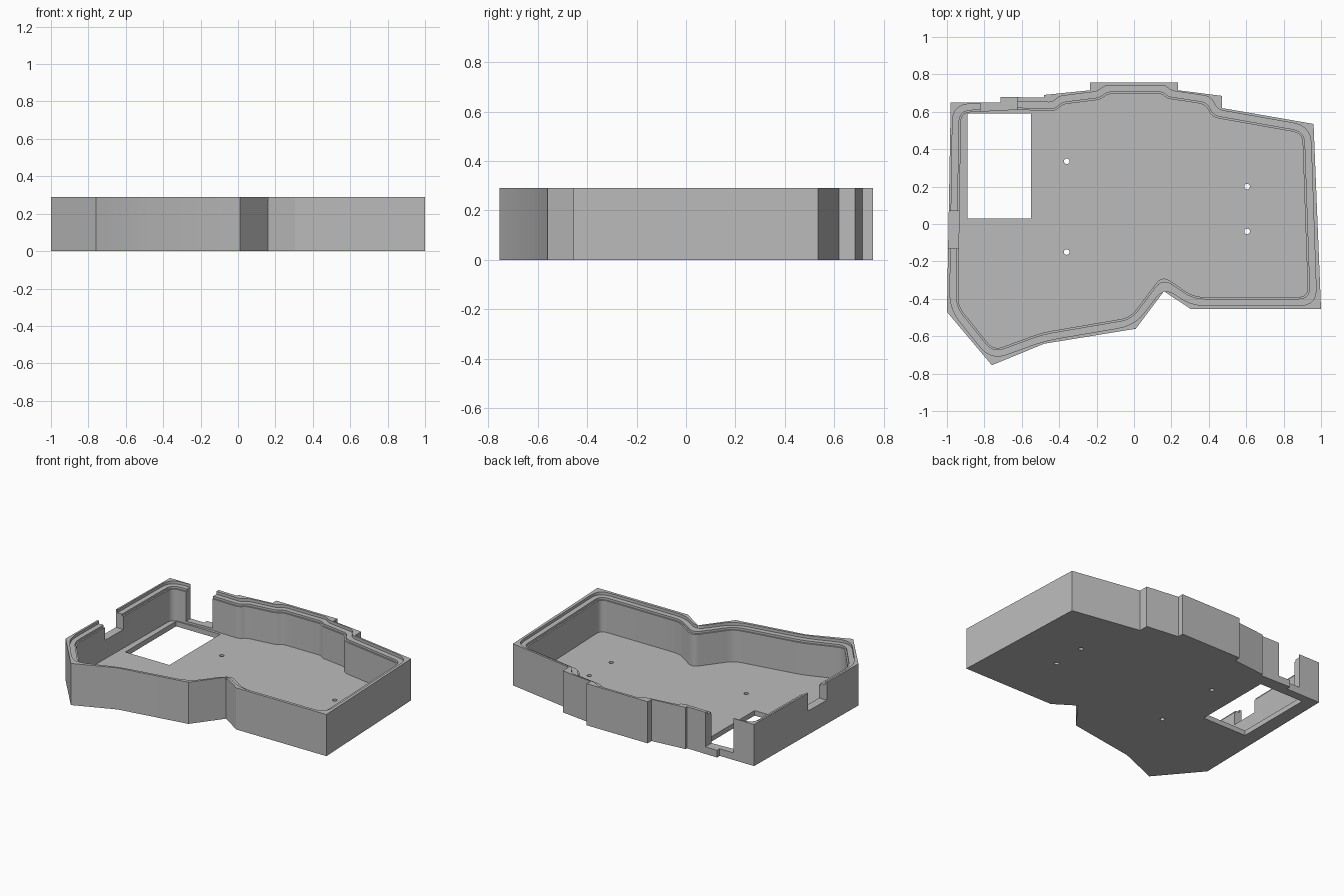
import bpy, bmesh, math
from mathutils import Vector

cube = bpy.data.objects.get("Cube")
if cube:
    bpy.data.objects.remove(cube, do_unlink=True)

grey = bpy.data.materials.new("plain grey")
grey.use_nodes = True
grey.diffuse_color = (0.5, 0.5, 0.5, 1)
grey.node_tree.nodes["Principled BSDF"].inputs["Base Color"].default_value = (0.5, 0.5, 0.5, 1)


def prism(name, points, z0, z1):
    """Closed solid from a clockwise outline."""
    bm = bmesh.new()
    face = bm.faces.new([bm.verts.new((x, y, z0)) for x, y in points])
    top = bmesh.ops.extrude_face_region(bm, geom=[face])["geom"]
    for v in top:
        if isinstance(v, bmesh.types.BMVert):
            v.co.z = z1
    bmesh.ops.recalc_face_normals(bm, faces=bm.faces)
    mesh = bpy.data.meshes.new(name)
    bm.to_mesh(mesh)
    bm.free()
    mesh.materials.append(grey)
    obj = bpy.data.objects.new(name, mesh)
    bpy.context.collection.objects.link(obj)
    return obj


def offset(points, d):
    """Mitred outward offset of a clockwise outline."""
    pts = [Vector(p) for p in points]
    result = []
    for i, p in enumerate(pts):
        a = (p - pts[i - 1]).normalized()
        b = (pts[(i + 1) % len(pts)] - p).normalized()
        na, nb = Vector((-a.y, a.x)), Vector((-b.y, b.x))
        result.append(p + (na + nb) * d / (1 + na.dot(nb)))
    return result


def rounded(points, radius, steps=5):
    """Round each corner, keeping within the short edges."""
    pts = [Vector(p) for p in points]
    result = []
    for i, p in enumerate(pts):
        a, b = pts[i - 1] - p, pts[(i + 1) % len(pts)] - p
        r = min(radius, 0.4 * a.length, 0.4 * b.length)
        start, end = p + a.normalized() * r, p + b.normalized() * r
        for k in range(steps + 1):
            t = k / steps
            result.append(start * (1 - t) ** 2 + p * 2 * t * (1 - t) + end * t * t)
    return result


def box(x0, x1, y0, y1):
    return [(x0, y0), (x0, y1), (x1, y1), (x1, y0)]


def cut(target, points, z0, z1):
    cutter = prism("cutter", points, z0, z1)
    cutter.hide_render = True
    mod = target.modifiers.new("cut", "BOOLEAN")
    mod.operation = "DIFFERENCE"
    mod.solver = "EXACT"
    mod.object = cutter
    bpy.context.view_layer.objects.active = target
    bpy.ops.object.modifier_apply(modifier=mod.name)
    bpy.data.objects.remove(cutter, do_unlink=True)


HEIGHT, FLOOR, ABOVE = 0.29, 0.035, 0.4

# Outer shell
outline = [(-.98, .65), (-.715, .65), (-.715, .68), (-.48, .675), (-.48, .69),
           (-.235, .715), (-.235, .757), (.235, .757), (.235, .715), (.47, .685),
           (.47, .62), (.96, .535), (1, -.455), (.305, -.455), (.16, -.36),
           (.01, -.56), (-.48, -.64), (-.76, -.755), (-1, -.47)]
case = prism("case_tray", outline, 0, HEIGHT)

# Cavity and the stepped ledge around its rim
inner = [(-.925, .595), (-.64, .61), (-.42, .605), (-.38, .64), (-.18, .665),
         (-.14, .695), (.15, .695), (.18, .67), (.38, .64), (.42, .57),
         (.90, .485), (.93, -.39), (.32, -.39), (.15, -.275), (-.02, -.50),
         (-.49, -.58), (-.75, -.675), (-.94, -.44)]
for grow, base, radius in ((0, FLOOR, .05), (.01, .255, .06), (.045, .27, .09)):
    cut(case, rounded(offset(inner, grow), radius), base, ABOVE)

# Floor window, back port and side notch
cut(case, box(-.89, -.55, .03, .59), -.1, .1)
cut(case, box(-.82, -.625, .53, .8), .05, ABOVE)
cut(case, box(-1.1, -.9, -.13, .07), .165, ABOVE)

# Screw holes
for x, y in ((-.36, .335), (-.36, -.15), (.605, .2), (.605, -.04)):
    ring = [(x + .015 * math.cos(-k * math.tau / 16), y + .015 * math.sin(-k * math.tau / 16))
            for k in range(16)]
    cut(case, ring, -.1, .1)

bpy.ops.object.select_all(action="DESELECT")
case.select_set(True)
bpy.context.view_layer.objects.active = case
bpy.ops.object.shade_smooth_by_angle(angle=math.radians(30))
